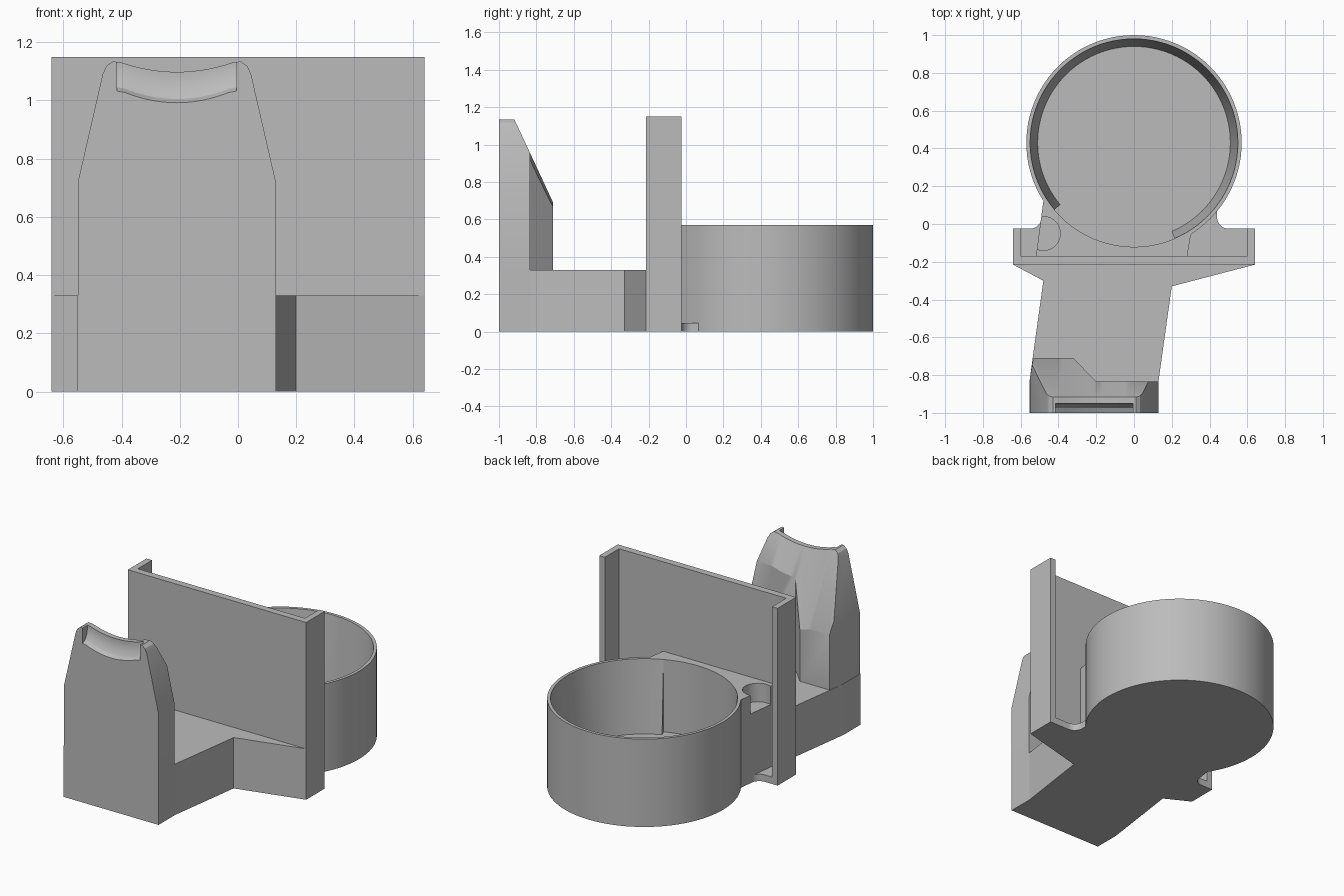
import bpy, bmesh, math
from mathutils import Vector

if "Cube" in bpy.data.objects:
    bpy.data.objects.remove(bpy.data.objects["Cube"], do_unlink=True)

grey = bpy.data.materials.new("plain grey")
grey.use_nodes = True
colour = (0.5, 0.5, 0.5, 1)
grey.diffuse_color = colour
grey.node_tree.nodes["Principled BSDF"].inputs["Base Color"].default_value = colour


def loft(name, rings):
    """Solid through matching rings of points, capped at both ends."""
    bm = bmesh.new()
    rows = [[bm.verts.new(p) for p in ring] for ring in rings]
    n = len(rows[0])
    for a, b in zip(rows, rows[1:]):
        for i in range(n):
            j = (i + 1) % n
            bm.faces.new((a[i], a[j], b[j], b[i]))
    bm.faces.new(rows[0])
    bm.faces.new(rows[-1])
    bmesh.ops.recalc_face_normals(bm, faces=bm.faces)
    mesh = bpy.data.meshes.new(name)
    bm.to_mesh(mesh)
    bm.free()
    mesh.materials.append(grey)
    ob = bpy.data.objects.new(name, mesh)
    bpy.context.collection.objects.link(ob)
    return ob


def slab(name, outline, z0, z1):
    return loft(name, [[(x, y, z) for x, y in outline] for z in (z0, z1)])


def box(name, x0, x1, y0, y1, z0, z1):
    return slab(name, [(x0, y0), (x1, y0), (x1, y1), (x0, y1)], z0, z1)


def arc(cx, cy, r, a0, a1, n):
    return [(cx + r * math.cos(math.radians(a0 + (a1 - a0) * i / n)),
             cy + r * math.sin(math.radians(a0 + (a1 - a0) * i / n))) for i in range(n + 1)]


def circle(cx, cy, r, n):
    return arc(cx, cy, r, 0, 360, n)[:-1]


def combine(target, tool, operation):
    mod = target.modifiers.new(operation.lower(), "BOOLEAN")
    mod.operation, mod.object, mod.solver = operation, tool, "EXACT"
    bpy.ops.object.select_all(action="DESELECT")
    bpy.context.view_layer.objects.active = target
    target.select_set(True)
    bpy.ops.object.modifier_apply(modifier=mod.name)
    bpy.data.objects.remove(tool, do_unlink=True)


def smooth(ob):
    bpy.ops.object.select_all(action="DESELECT")
    bpy.context.view_layer.objects.active = ob
    ob.select_set(True)
    bpy.ops.object.shade_smooth_by_angle(angle=math.radians(25))


# Round cup with the raised block that joins it to the back plate
CY, RIM, FLOOR = 0.43, 0.57, 0.10
cup = slab("cup", circle(0, CY, 0.57, 96), 0, RIM)
block = slab("joining_block", [(-0.52, -0.18), (0.28, -0.18), (0.30, -0.06), (0.42, 0.06),
                               (0.3, 0.3), (-0.3, 0.3), (-0.48, 0.12)], 0, RIM)
combine(block, slab("notch", circle(-0.48, -0.05, 0.09, 32), 0.45, 0.7), "DIFFERENCE")
combine(cup, block, "UNION")
hollow = loft("hollow", [[(x, y, z) for x, y in circle(0, CY, r, 96)]
                         for r, z in ((0.51, FLOOR), (0.5526, 0.6))])
combine(cup, hollow, "DIFFERENCE")
relief = slab("relief", arc(0, CY, 0.551, 220, 293, 24) + arc(0, CY, 0.4, 293, 220, 24),
              FLOOR, 0.62)
combine(cup, relief, "DIFFERENCE")
smooth(cup)

# Thin foot filling the corners beside the cup
foot = slab("corner_foot", [(-0.62, -0.19), (0.62, -0.19), (0.62, -0.025)]
            + arc(0.50, 0.035, 0.06, 270, 180, 8) + [(0.44, 0.2), (-0.46, 0.2)]
            + arc(-0.55, 0.035, 0.06, 0, -90, 8) + [(-0.62, -0.025)], 0, 0.045)
smooth(foot)

# Upright plate with a flange on each side
WALL_TOP = 1.15
box("upright_plate", -0.64, 0.64, -0.215, -0.17, 0, WALL_TOP)
for side, x in (("right", -0.64), ("left", 0.60)):
    box(side + "_flange", x, x + 0.04, -0.17, -0.025, 0, WALL_TOP)

# Low arm that reaches forward
slab("arm", [(-0.64, -0.215), (-0.48, -0.30), (-0.553, -0.83), (-0.553, -1), (0.13, -1),
             (0.13, -0.83), (0.20, -0.33), (0.64, -0.215)], 0, 0.33)

# Front tower: tapered outline with rounded shoulders and a dipped top
MID, HALF = -0.21, 0.19


def dip(x, depth):
    return -depth * max(0, 1 - ((x - MID) / HALF) ** 2)


crown = [(MID + HALF * t / 8, 1.13 + dip(MID + HALF * t / 8, 0.032)) for t in range(8, -9, -1)]
shoulder = [(0.13, 0.32), (0.13, 0.72), (0.045, 1.09), (0.032, 1.118), (0.01, 1.134)]
outline = shoulder + crown + [(2 * MID - x, z) for x, z in reversed(shoulder)]
tower = loft("tower", [[(x, y, z) for x, z in outline] for y in (-1, -0.65)])
combine(tower, slab("footprint", [(-0.6, -1.1), (-0.554, -0.83), (-0.533, -0.71), (-0.32, -0.71),
                                  (-0.20, -0.835), (0.2, -0.835), (0.2, -1.1)], 0.2, 1.3),
        "INTERSECT")


def dipped_cutter(name, section, xs, depth):
    return loft(name, [[(x, y, z + dip(x, depth)) for y, z in section] for x in xs])


# Sloping scooped back of the tower
steps = [-0.7] + [MID + HALF * t / 8 for t in range(-8, 9)] + [0.3]
combine(tower, dipped_cutter("slope", [(-0.92, 1.14), (-0.60, 0.453), (-0.4, 0.453),
                                       (-0.4, 1.4), (-0.92, 1.4)], steps, 0.035), "DIFFERENCE")
# Hollowed rest in the front of the crown
rest = [(-1.05, 1.032), (-1.0, 1.032), (-0.975, 1.045), (-0.957, 1.075), (-0.95, 1.12),
        (-0.95, 1.25), (-1.05, 1.25)]
steps = [MID + 0.205 * t / 8 for t in range(-8, 9)]
combine(tower, dipped_cutter("rest", rest, steps, 0.04), "DIFFERENCE")
smooth(tower)
